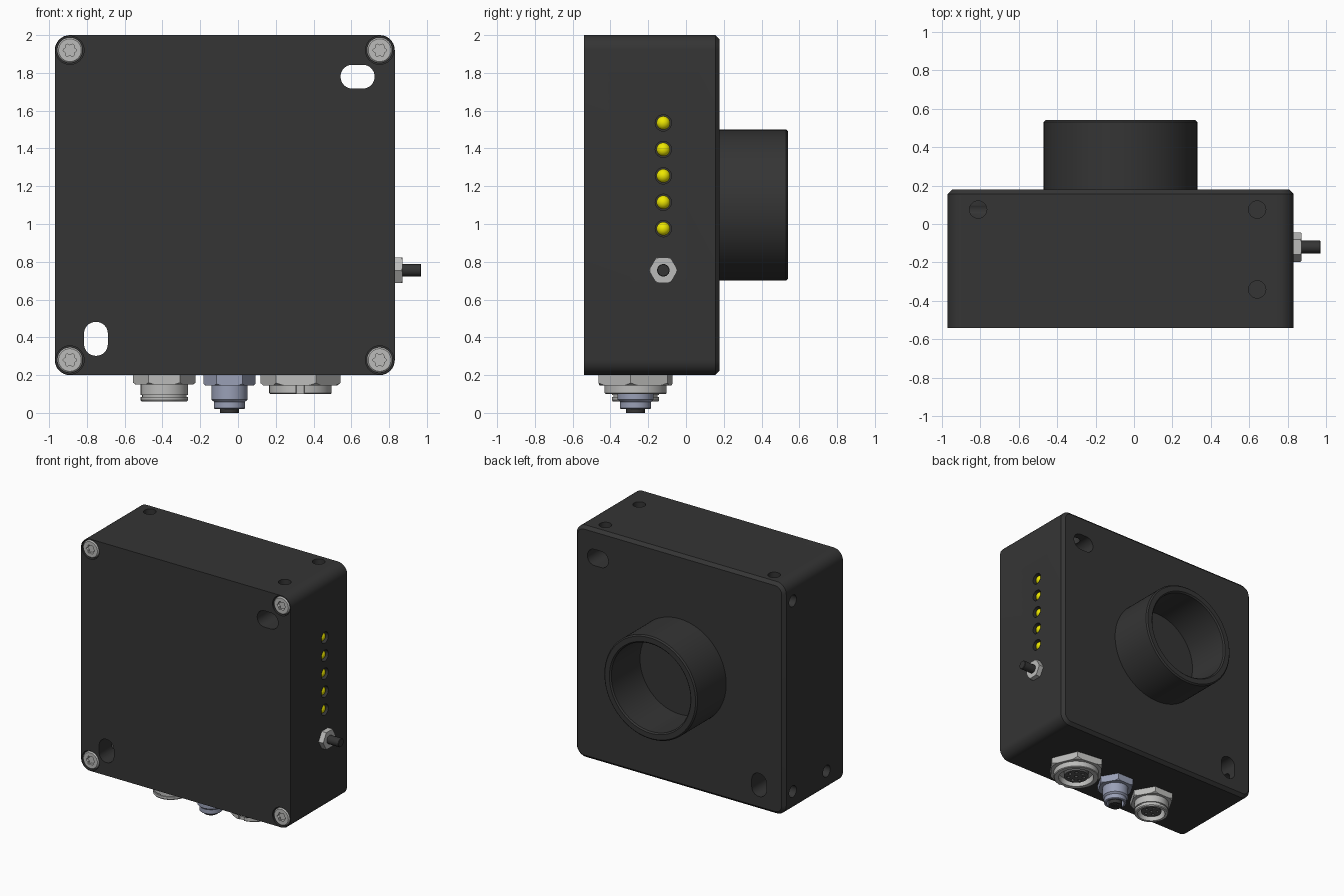
import bpy, bmesh
from math import sin, cos, pi, radians
from mathutils import Matrix, Vector

if "Cube" in bpy.data.objects:
    bpy.data.objects.remove(bpy.data.objects["Cube"])


def material(name, rgb):
    m = bpy.data.materials.new(name)
    m.diffuse_color = (*rgb, 1)
    m.use_nodes = True
    m.node_tree.nodes["Principled BSDF"].inputs["Base Color"].default_value = m.diffuse_color
    return m


BLACK = material("black_housing", (0.035, 0.035, 0.035))
STEEL = material("steel", (0.5, 0.5, 0.49))
BLUE = material("blue_steel", (0.32, 0.35, 0.47))
YELLOW = material("yellow_lamp", (0.85, 0.8, 0.0))
DARK = material("dark_insert", (0.1, 0.1, 0.1))

# Local x, y, z directions for parts that point along each axis
FRAMES = {
    "+x": ((0, 1, 0), (0, 0, 1), (1, 0, 0)),
    "-x": ((0, 0, 1), (0, 1, 0), (-1, 0, 0)),
    "+y": ((0, 0, 1), (1, 0, 0), (0, 1, 0)),
    "-y": ((1, 0, 0), (0, 0, 1), (0, -1, 0)),
    "+z": ((1, 0, 0), (0, 1, 0), (0, 0, 1)),
    "-z": ((1, 0, 0), (0, -1, 0), (0, 0, -1)),
}


def loft(name, rings, loc, axis, mat):
    """Skin a stack of (outline, height) rings and cap both ends."""
    frame = Matrix(FRAMES[axis]).transposed()
    bm = bmesh.new()
    loops = [[bm.verts.new(frame @ Vector((x, y, h)) + Vector(loc)) for x, y in pts]
             for pts, h in rings]
    n = len(loops[0])
    for a, b in zip(loops, loops[1:]):
        for i in range(n):
            j = (i + 1) % n
            bm.faces.new((a[i], a[j], b[j], b[i]))
    bm.faces.new(loops[0])
    bm.faces.new(loops[-1])
    bmesh.ops.recalc_face_normals(bm, faces=bm.faces)
    mesh = bpy.data.meshes.new(name)
    bm.to_mesh(mesh)
    bm.free()
    mesh.materials.append(mat)
    ob = bpy.data.objects.new(name, mesh)
    bpy.context.collection.objects.link(ob)
    return ob


def circle(r, n=48, turn=0.0):
    return [(r * cos(turn + 2 * pi * i / n), r * sin(turn + 2 * pi * i / n)) for i in range(n)]


def lathe(name, profile, loc, axis, mat, n=48, turn=0.0):
    return loft(name, [(circle(r, n, turn), h) for r, h in profile], loc, axis, mat)


def rounded_rect(hx, hy, r, steps=8):
    pts = []
    for q, (sx, sy) in enumerate(((1, 1), (-1, 1), (-1, -1), (1, -1))):
        for i in range(steps + 1):
            a = (q + i / steps) * pi / 2
            pts.append((sx * (hx - r) + r * cos(a), sy * (hy - r) + r * sin(a)))
    return pts


def boolean(ob, tools, operation="DIFFERENCE"):
    """Apply each tool to the object, then discard the tools."""
    for t in tools:
        t.hide_render = True
        m = ob.modifiers.new("cut", "BOOLEAN")
        m.operation, m.solver, m.object = operation, "EXACT", t
    dg = bpy.context.evaluated_depsgraph_get()
    mesh = bpy.data.meshes.new_from_object(ob.evaluated_get(dg))
    ob.modifiers.clear()
    ob.data = mesh
    for t in tools:
        bpy.data.objects.remove(t)


def hole(loc, axis, r, depth):
    return lathe("cutter", [(r, -depth), (r, 0.05)], loc, axis, BLACK, 32)


def hex_nut(name, r, h0, h1, loc, axis, mat, turn=0.0):
    """Hexagonal prism with its outer corners turned down."""
    nut = lathe(name, [(r, h0), (r, h1)], loc, axis, mat, 6, turn)
    cone = lathe("cutter", [(r * 1.05, h0 - 0.01), (r * 1.05, h1 - r * 0.1), (r * 0.91, h1 + 0.001)],
                 loc, axis, mat, 48, turn)
    boolean(nut, [cone], "INTERSECT")
    return nut


# Housing: rounded box with a chamfered rear edge
CX, CZ = -0.07, 1.1
housing = loft("housing", [(rounded_rect(0.9, 0.9, 0.08), 0.54),
                           (rounded_rect(0.9, 0.9, 0.08), -0.155),
                           (rounded_rect(0.877, 0.877, 0.057), -0.178)],
               (CX, 0, CZ), "-y", BLACK)

# Holes in the housing: mounting slots, screw seats, threaded holes, lamp holes
SCREWS = [(CX + sx * 0.82, CZ + sz * 0.82) for sx in (-1, 1) for sz in (-1, 1)]
LAMPS = [0.975 + 0.14 * i for i in range(5)]
cutters = [loft("cutter", [(rounded_rect(hx, hz, 0.062), -1), (rounded_rect(hx, hz, 0.062), 1)],
                (x, 0, z), "-y", BLACK)
           for x, z, hx, hz in ((0.633, 1.78, 0.09, 0.063), (-0.752, 0.392, 0.063, 0.09))]
cutters += [hole((x, -0.54, z), "-y", 0.075, 0.035) for x, z in SCREWS]
cutters += [hole((x, y, 2.0), "+z", 0.045, 0.2) for x, y in ((-0.81, 0.075), (0.64, 0.075), (0.64, -0.34))]
cutters += [hole((-0.97, y, z), "-x", 0.045, 0.2) for y, z in ((0.075, 1.84), (0.075, 0.36), (-0.34, 0.36))]
cutters += [hole((0.83, -0.12, z), "+x", 0.043, 0.07) for z in LAMPS]
boolean(housing, cutters)

# Rear tube
lathe("rear_tube", [(0.4, 0.17), (0.4, 0.53), (0.39, 0.54), (0.35, 0.54), (0.34, 0.53), (0.34, 0.179)],
      (CX, 0, CZ), "+y", BLACK, 96)

# Flush corner screws with six-lobed sockets
for x, z in SCREWS:
    screw = lathe("corner_screw", [(0.068, -0.035), (0.068, -0.008), (0.06, 0)], (x, -0.54, z), "-y", STEEL)
    star = [(r * cos(a), r * sin(a)) for i in range(48)
            for a in [2 * pi * i / 48] for r in [0.031 + 0.005 * cos(6 * a)]]
    boolean(screw, [loft("cutter", [(star, -0.02), (star, 0.02)], (x, -0.54, z), "-y", STEEL)])

# Indicator lamps: domed and recessed
for z in LAMPS:
    dome = [(0.036 * cos(a), -0.036 + 0.034 * sin(a)) for a in [radians(d) for d in range(0, 90, 12)]]
    lathe("indicator_lamp", [(0.036, -0.07)] + dome, (0.83, -0.12, z), "+x", YELLOW, 24)

# Side button with its nut
side = (0.83, -0.12, 0.755)
hex_nut("button_nut", 0.077, -0.01, 0.04, side, "+x", STEEL)
lathe("button_pin", [(0.033, 0), (0.033, 0.137), (0.03, 0.14)], side, "+x", BLACK, 32)


# Bottom connectors: nut, hollow shell and pin insert
def connector(name, x, nut_r, nut_h, turn, shell, core_r, core_h, pins, ring_r, mat, core_mat):
    base = (x, -0.267, 0.2)
    hex_nut(name + "_nut", nut_r, -0.01, nut_h, base, "-z", mat, turn)
    body = lathe(name + "_shell", shell, base, "-z", mat)
    floor = shell[-1][1]
    core = lathe(name + "_insert", [(core_r, floor - 0.01), (core_r, core_h)], base, "-z", core_mat, 32)
    spots = circle(ring_r, pins) + [(0, 0)]
    boolean(core, [lathe("cutter", [(core_r * 0.14, core_h - 0.02), (core_r * 0.14, core_h + 0.02)],
                         (x + px, base[1] + py, 0.2), "-z", BLACK, 12) for px, py in spots])
    return body


connector("left_connector", -0.39, 0.166, 0.05, 0,
          [(0.125, 0.03), (0.125, 0.105), (0.117, 0.105), (0.117, 0.115), (0.125, 0.115),
           (0.125, 0.133), (0.12, 0.14), (0.1, 0.14), (0.095, 0.07)],
          0.075, 0.12, 5, 0.045, STEEL, DARK)
connector("middle_connector", -0.045, 0.138, 0.055, 0,
          [(0.095, 0.03), (0.095, 0.13), (0.082, 0.142), (0.082, 0.175), (0.077, 0.18),
           (0.064, 0.18), (0.064, 0.11)],
          0.05, 0.2, 4, 0.028, BLUE, BLACK)
big = connector("right_connector", 0.33, 0.213, 0.055, radians(7),
                [(0.165, 0.03), (0.165, 0.095), (0.16, 0.1), (0.128, 0.1), (0.123, 0.04)],
                0.09, 0.09, 7, 0.058, STEEL, DARK)
# Key notch in the rim of the large connector
notch = rounded_rect(0.023, 0.023, 0.003, 1)
boolean(big, [loft("cutter", [(notch, 0.056), (notch, 0.15)], (0.33, -0.44, 0.2), "-z", STEEL)])

# Smooth curved faces, keep hard edges
for ob in bpy.data.objects:
    ob.select_set(True)
bpy.context.view_layer.objects.active = housing
bpy.ops.object.shade_smooth_by_angle(angle=radians(30))
